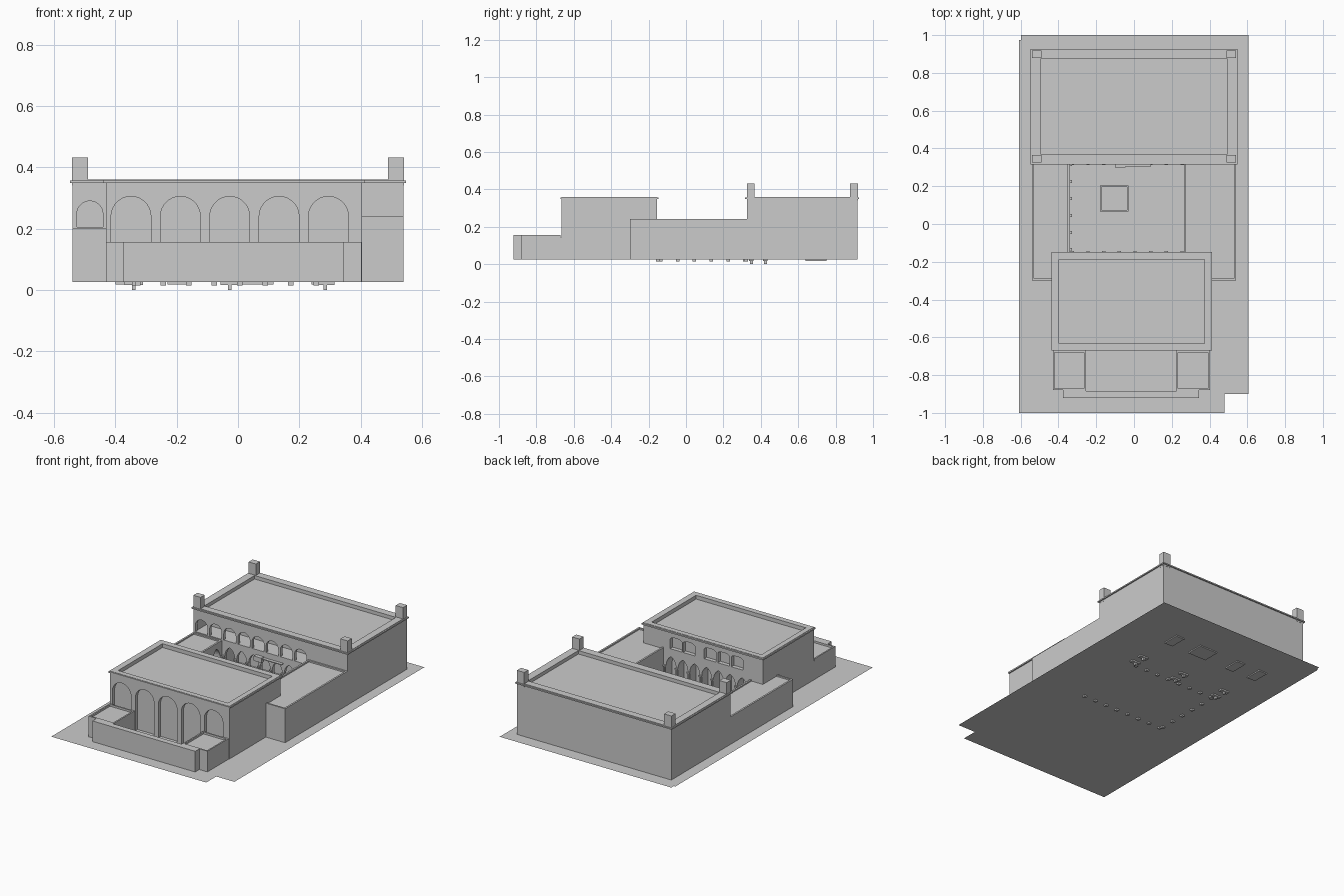
import bpy, bmesh, math

if "Cube" in bpy.data.objects:
    bpy.data.objects.remove(bpy.data.objects["Cube"])

G = 0.026  # ground level


def finish(name, bm):
    bmesh.ops.recalc_face_normals(bm, faces=bm.faces)
    me = bpy.data.meshes.new(name)
    bm.to_mesh(me)
    bm.free()
    ob = bpy.data.objects.new(name, me)
    bpy.context.collection.objects.link(ob)
    return ob


def prism(bm, pts, off):
    f = bm.faces.new([bm.verts.new(p) for p in pts])
    r = bmesh.ops.extrude_face_region(bm, geom=[f])
    bmesh.ops.translate(bm, vec=off, verts=[v for v in r['geom'] if isinstance(v, bmesh.types.BMVert)])


def box(name, x0, x1, y0, y1, z0, z1):
    bm = bmesh.new()
    prism(bm, [(x0, y0, z0), (x1, y0, z0), (x1, y1, z0), (x0, y1, z0)], (0, 0, z1 - z0))
    return finish(name, bm)


def ring(name, x0, x1, y0, y1, t, z0, z1):
    """Rectangular frame: parapets and cornices."""
    bm = bmesh.new()
    loops = []
    for d, z in ((0, z0), (0, z1), (t, z1), (t, z0)):
        loops.append([bm.verts.new(p) for p in ((x0 + d, y0 + d, z), (x1 - d, y0 + d, z),
                                                (x1 - d, y1 - d, z), (x0 + d, y1 - d, z))])
    for a in range(4):
        la, lb = loops[a], loops[(a + 1) % 4]
        for i in range(4):
            j = (i + 1) % 4
            bm.faces.new((la[i], la[j], lb[j], lb[i]))
    return finish(name, bm)


def arch_profile(w, z0, top, kind):
    h = w / 2
    if kind == 'pointed':
        s = top - w * math.sqrt(3) / 2
        right = [(-h + w * math.cos(t), s + w * math.sin(t)) for t in [math.pi / 3 * i / 6 for i in range(7)]]
        arc = right + [(-u, z) for u, z in right[-2::-1]]
    else:
        rise = h if kind == 'round' else h * 0.35
        arc = [(h * math.cos(math.pi * i / 14), top - rise + rise * math.sin(math.pi * i / 14)) for i in range(15)]
    return [(-h, z0), (h, z0)] + arc


def carve(ob, cutter):
    """Subtract a cutter and discard it."""
    m = ob.modifiers.new("cut", 'BOOLEAN')
    m.operation, m.solver, m.object = 'DIFFERENCE', 'EXACT', cutter
    bpy.context.view_layer.objects.active = ob
    bpy.ops.object.modifier_apply(modifier=m.name)
    bpy.data.objects.remove(cutter)


def carve_arches(ob, centres, w, z0, top, kind, face, depth, axis='y'):
    """Niches cut from the wall plane 'face' inwards by signed depth."""
    bm = bmesh.new()
    start = face - math.copysign(0.02, depth)
    length = depth + math.copysign(0.02, depth)
    for c in centres:
        prof = arch_profile(w, z0, top, kind)
        if axis == 'y':
            prism(bm, [(c + u, start, z) for u, z in prof], (0, length, 0))
        else:
            prism(bm, [(start, c + u, z) for u, z in prof], (length, 0, 0))
    carve(ob, finish("arch_cutter", bm))


def column(name, x, y, r, z0, z1):
    bm = bmesh.new()
    prism(bm, [(x + r * math.cos(i * math.pi / 5), y + r * math.sin(i * math.pi / 5), z0) for i in range(10)],
          (0, 0, z1 - z0))
    ob = finish(name, bm)
    box(name + "_capital", x - r * 1.5, x + r * 1.5, y - r * 1.5, y + r * 1.5, z1 - 0.008, z1)
    box(name + "_foot", x - r * 1.5, x + r * 1.5, y - r * 1.5, y + r * 1.5, 0.015, G + 0.008)
    return ob


# Ground sheet with a notched corner
bm = bmesh.new()
bm.faces.new([bm.verts.new((x, y, 0.025)) for x, y in (
    (-0.608, -1), (0.478, -1), (0.478, -0.9), (0.605, -0.9), (0.605, 1), (-0.597, 1), (-0.597, 0.975), (-0.608, 0.975))])
finish("ground", bm)

# Rear block with upper loggia and lower arcade
rear = box("rear_block", -0.54, 0.54, 0.325, 0.918, G, 0.338)
carve(rear, box("loggia_void", -0.53, 0.27, 0.345, 0.44, 0.205, 0.305))
carve(rear, box("arcade_void", -0.33, 0.255, 0.345, 0.44, G + 0.002, 0.18))
carve_arches(rear, [-0.483 + 0.099 * i for i in range(8)], 0.085, 0.206, 0.29, 'round', 0.325, 0.04)
carve_arches(rear, [-0.285 + 0.083 * i for i in range(7)], 0.068, G + 0.003, 0.168, 'pointed', 0.325, 0.04)
ring("rear_parapet", -0.54, 0.54, 0.325, 0.918, 0.045, 0.336, 0.36)
ring("rear_cornice", -0.548, 0.548, 0.316, 0.926, 0.012, 0.349, 0.357)
for sx in (-1, 1):
    for y in (0.325, 0.878):
        xs = sorted((sx * 0.49, sx * 0.541))
        box("corner_turret", xs[0], xs[1], y, y + 0.041, 0.34, 0.432)

# Side wings around the courtyard
left = box("left_wing", -0.54, -0.34, -0.3, 0.326, G, 0.192)
carve_arches(left, [-0.09 + 0.09 * i for i in range(5)], 0.07, G + 0.003, 0.165, 'pointed', -0.34, -0.06, 'x')
ring("left_wing_parapet", -0.54, -0.34, -0.3, 0.326, 0.011, 0.19, 0.2)
box("right_wing", 0.265, 0.54, -0.3, 0.326, G, 0.232)
ring("right_wing_parapet", 0.265, 0.54, -0.3, 0.326, 0.011, 0.23, 0.241)

# Front hall: tall arches to the front, windows and arcade to the courtyard
hall = box("front_hall", -0.43, 0.405, -0.665, -0.155, G, 0.336)
carve_arches(hall, [-0.027 + 0.161 * i for i in range(-2, 3)], 0.13, G + 0.003, 0.305, 'round', -0.665, 0.022)
carve_arches(hall, [0.178, 0.088, -0.06, -0.155, -0.25], 0.082, 0.245, 0.32, 'segment', -0.155, -0.025)
carve_arches(hall, [-0.285 + 0.083 * i for i in range(7)], 0.068, G + 0.003, 0.195, 'pointed', -0.155, -0.06)
ring("hall_parapet", -0.43, 0.405, -0.665, -0.155, 0.033, 0.334, 0.36)
ring("hall_cornice", -0.438, 0.413, -0.671, -0.147, 0.012, 0.349, 0.358)

# Front terrace: two low pavilions and the forecourt wall
for name, x0, x1 in (("left_pavilion", -0.43, -0.255), ("right_pavilion", 0.225, 0.402)):
    box(name, x0, x1, -0.88, -0.664, G, 0.145)
    ring(name + "_parapet", x0, x1, -0.88, -0.67, 0.009, 0.143, 0.157)
box("forecourt_wall", -0.375, 0.345, -0.921, -0.885, G, 0.157)
box("forecourt_wall_left_end", -0.375, -0.255, -0.89, -0.875, G, 0.157)
box("forecourt_wall_right_end", 0.225, 0.345, -0.89, -0.875, G, 0.157)

# Courtyard columns, standing between the arches
for i in range(8):
    x = -0.3265 + 0.083 * i
    column("rear_arcade_column", x, 0.322, 0.006, G, 0.11)
    column("hall_arcade_column", x, -0.152, 0.006, G, 0.135)
for i in range(6):
    column("left_arcade_column", -0.337, -0.135 + 0.09 * i, 0.006, G, 0.105)

# Courtyard basin and facade details
box("basin_base", -0.18, -0.03, 0.065, 0.205, G, 0.035)
ring("basin_rim", -0.18, -0.03, 0.065, 0.205, 0.008, 0.03, 0.055)
box("wall_lantern", -0.1, -0.045, 0.3, 0.326, 0.145, 0.175)
box("wall_ledge", -0.045, 0.09, 0.305, 0.326, 0.165, 0.17)

# Foundation feet below the ground
for x in (-0.34, -0.027, 0.285):
    for y in (0.35, 0.425):
        box("foundation_foot", x - 0.006, x + 0.006, y - 0.008, y + 0.008, 0, G)
        box("foundation_base", x - 0.03, x + 0.03, y - 0.012, y + 0.012, 0.016, G)
for x, w in ((-0.37, 0.03), (-0.2, 0.03), (0.05, 0.065), (0.27, 0.03)):
    box("foundation_pad", x - w, x + w, 0.64, 0.75, 0.018, G)
